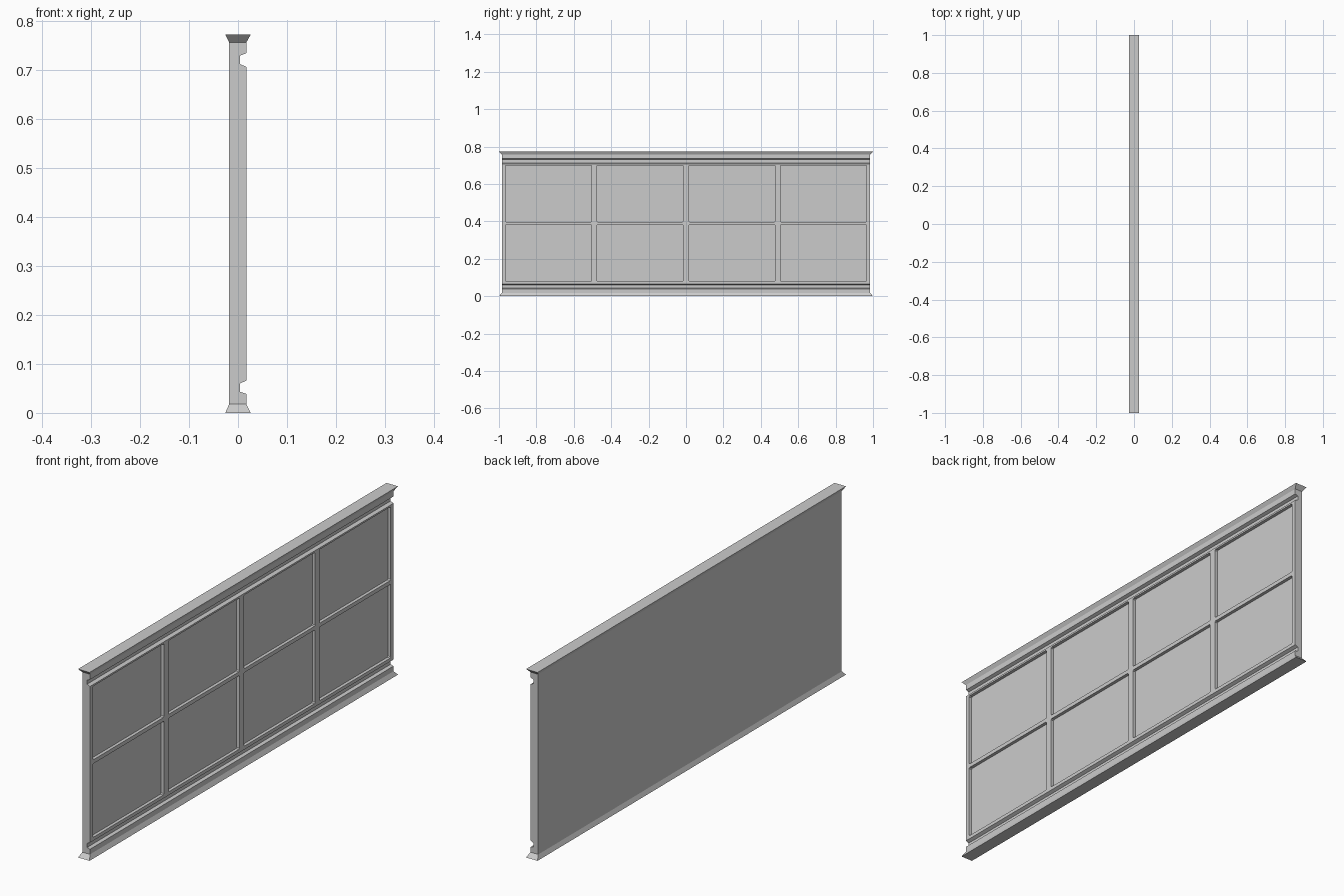
import bpy, bmesh

if "Cube" in bpy.data.objects:
    bpy.data.objects.remove(bpy.data.objects["Cube"])

BACK, FRONT, GROOVE = -0.018, 0.017, 0.004   # wall faces and recess floor (x)
HALF = 0.984                                 # half length of the wall body


def make_object(name, bm):
    bmesh.ops.recalc_face_normals(bm, faces=bm.faces)
    mesh = bpy.data.meshes.new(name)
    bm.to_mesh(mesh)
    bm.free()
    obj = bpy.data.objects.new(name, mesh)
    bpy.context.collection.objects.link(obj)
    return obj


def extrude_loop(bm, loop, offset):
    face = bm.faces.new([bm.verts.new(p) for p in loop])
    ext = bmesh.ops.extrude_face_region(bm, geom=[face], use_keep_orig=True)
    verts = [g for g in ext["geom"] if isinstance(g, bmesh.types.BMVert)]
    bmesh.ops.translate(bm, verts=verts, vec=offset)


# Wall body: one profile with two grooves, swept along y
profile = [(BACK, 0.018), (FRONT, 0.018),
           (FRONT, 0.039), (GROOVE, 0.043), (GROOVE, 0.060), (FRONT, 0.066),
           (FRONT, 0.707), (GROOVE, 0.713), (GROOVE, 0.730), (FRONT, 0.735),
           (FRONT, 0.757), (BACK, 0.757)]
bm = bmesh.new()
extrude_loop(bm, [(x, -HALF, z) for x, z in profile], (0, 2 * HALF, 0))
wall = make_object("wall_body", bm)

# Recessed panels: 4 x 2 cutters with slightly clipped corners
bm = bmesh.new()
w, h, c = 0.231, 0.151, 0.004
outline = [(-w + c, -h), (w - c, -h), (w, -h + c), (w, h - c),
           (w - c, h), (-w + c, h), (-w, h - c), (-w, -h + c)]
for col in range(4):
    for z in (0.231, 0.549):
        y = (col - 1.5) * 0.49
        extrude_loop(bm, [(GROOVE, y + a, z + b) for a, b in outline], (0.05, 0, 0))
cutter = make_object("panel_cutter", bm)
cutter.hide_render = True

cut = wall.modifiers.new("panels", 'BOOLEAN')
cut.operation = 'DIFFERENCE'
cut.solver = 'EXACT'
cut.object = cutter
bpy.context.view_layer.objects.active = wall
bpy.ops.object.modifier_apply(modifier=cut.name)
bpy.data.objects.remove(cutter)


# Top and bottom rails: flared on all four sides
def rail(name, z_wide, z_narrow):
    bm = bmesh.new()
    rings = []
    for x0, x1, y, z in ((-0.026, 0.026, 1.0, z_wide), (BACK, FRONT, HALF, z_narrow)):
        rings.append([bm.verts.new(p) for p in
                      ((x0, -y, z), (x1, -y, z), (x1, y, z), (x0, y, z))])
        bm.faces.new(rings[-1])
    for i in range(4):
        j = (i + 1) % 4
        bm.faces.new((rings[0][i], rings[0][j], rings[1][j], rings[1][i]))
    return make_object(name, bm)


rail("bottom_rail", 0.0, 0.018)
rail("top_rail", 0.773, 0.757)
